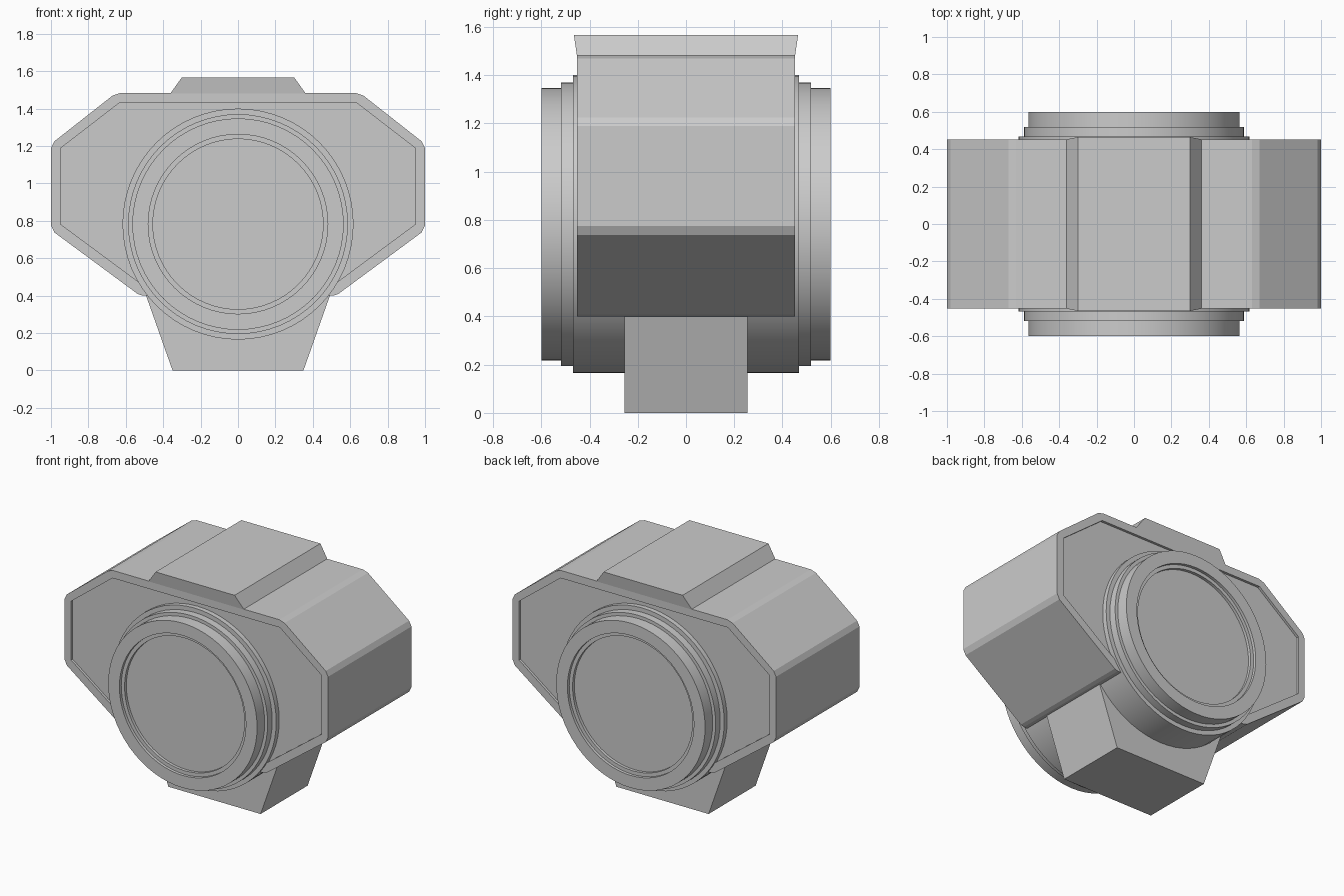
import bpy, bmesh, math
from math import cos, sin, pi

if "Cube" in bpy.data.objects:
    bpy.data.objects.remove(bpy.data.objects["Cube"])


def loft(name, rings, smooth=False):
    """Skin a stack of equal-length 3D point rings and cap both ends."""
    bm = bmesh.new()
    loops = [[bm.verts.new(p) for p in ring] for ring in rings]
    n = len(loops[0])
    for a, b in zip(loops, loops[1:]):
        for i in range(n):
            j = (i + 1) % n
            bm.faces.new((a[i], a[j], b[j], b[i]))
    bm.faces.new(loops[0])
    bm.faces.new(loops[-1])
    bmesh.ops.remove_doubles(bm, verts=bm.verts, dist=1e-5)
    bmesh.ops.recalc_face_normals(bm, faces=bm.faces)
    mesh = bpy.data.meshes.new(name)
    bm.to_mesh(mesh)
    bm.free()
    obj = bpy.data.objects.new(name, mesh)
    bpy.context.collection.objects.link(obj)
    if smooth:
        bpy.context.view_layer.objects.active = obj
        obj.select_set(True)
        bpy.ops.object.shade_smooth_by_angle(angle=math.radians(30))
        obj.select_set(False)
    return obj


def outline(half, y):
    """Mirror a right-hand xz profile across x = 0 and place it at y."""
    full = half + [(-x, z) for x, z in reversed(half)]
    return [(x, y, z) for x, z in full]


def circle(r, y, n=64, z=0.7825):
    return [(r * cos(2 * pi * i / n), y, z + r * sin(2 * pi * i / n)) for i in range(n)]


def rect(x, y, z):
    return [(-x, -y, z), (x, -y, z), (x, y, z), (-x, y, z)]


# Octagonal body with clipped corners and shallow recessed end panels
outer = [(0.63, 1.483), (0.67, 1.47), (0.982, 1.225), (1.0, 1.19),
         (1.0, 0.775), (0.982, 0.738), (0.535, 0.408), (0.51, 0.40)]
inner = [(x, z) for x, z in [(0.635, 1.43), (0.95, 1.187), (0.95, 0.783), (0.50, 0.45)]
         for _ in range(2)]
loft("body", [outline(inner, -0.435), outline(inner, -0.452), outline(outer, -0.452),
              outline(outer, 0.452), outline(inner, 0.452), outline(inner, 0.435)])

# Stepped drum through the body, with a shallow stepped recess at each end
steps = [(0.455, 0.56), (0.455, 0.58), (0.48, 0.58), (0.48, 0.60), (0.565, 0.60),
         (0.565, 0.518), (0.5875, 0.518), (0.5875, 0.468), (0.6175, 0.468)]
loft("drum", [circle(r, -y) for r, y in steps] +
     [circle(r, y) for r, y in reversed(steps)], smooth=True)

# Tapered top plate, flaring slightly past the body ends
loft("top_plate", [rect(0.372, 0.45, 1.467), rect(0.30, 0.465, 1.567)])

# Tapered foot
loft("foot", [rect(0.35, 0.255, 0.0), rect(0.495, 0.255, 0.41)])
